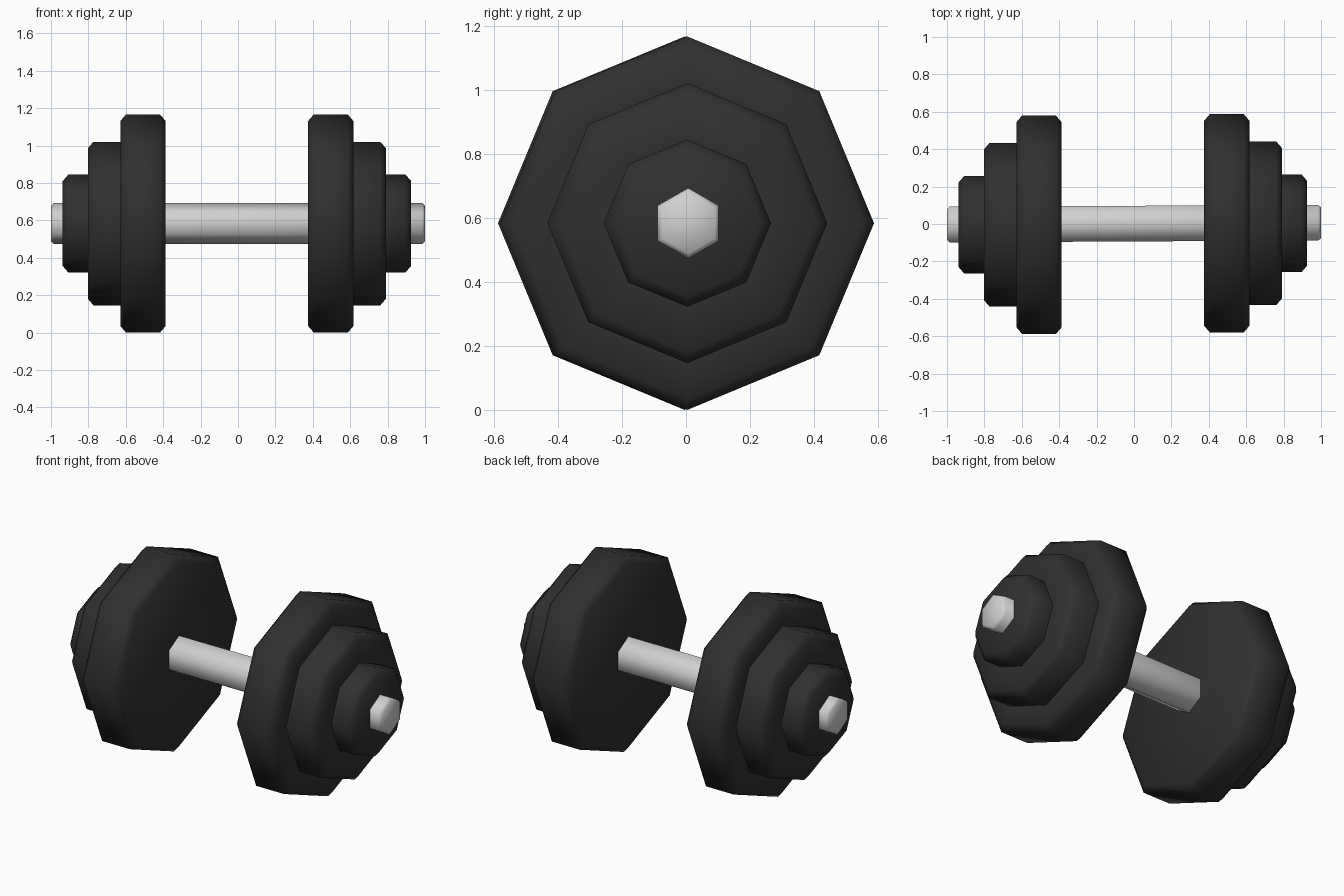
import bpy, bmesh, math

if "Cube" in bpy.data.objects:
    bpy.data.objects.remove(bpy.data.objects["Cube"])

CZ = 0.583  # axle height


def material(name, v):
    m = bpy.data.materials.new(name)
    m.diffuse_color = (v, v, v, 1)
    m.use_nodes = True
    m.node_tree.nodes["Principled BSDF"].inputs["Base Color"].default_value = m.diffuse_color
    return m


black = material("black_rubber", 0.029)
steel = material("light_steel", 0.64)


def lathe(name, profile, sides, mat, loc, turn, angle):
    """Spin a closed (x, radius) profile around the x axis, one corner pointing up."""
    bm = bmesh.new()
    rings = []
    for x, r in profile:
        rings.append([bm.verts.new((x, r * math.sin(2 * math.pi * i / sides),
                                    r * math.cos(2 * math.pi * i / sides)))
                      for i in range(sides)])
    for a, b in zip(rings, rings[1:]):
        for i in range(sides):
            j = (i + 1) % sides
            bm.faces.new((a[i], a[j], b[j], b[i]))
    bm.faces.new(rings[0])
    bm.faces.new(rings[-1])
    bmesh.ops.recalc_face_normals(bm, faces=bm.faces[:])
    me = bpy.data.meshes.new(name)
    bm.to_mesh(me)
    bm.free()
    ob = bpy.data.objects.new(name, me)
    bpy.context.collection.objects.link(ob)
    me.materials.append(mat)
    ob.location = loc
    ob.rotation_euler = (0, 0, turn)
    bpy.ops.object.select_all(action='DESELECT')
    ob.select_set(True)
    bpy.context.view_layer.objects.active = ob
    bpy.ops.object.shade_smooth_by_angle(angle=math.radians(angle))
    return ob


# Stepped weight stack: large, medium and small octagonal plates
c, d = 0.03, 0.035
stack = [(0.381, 0.583 - d), (0.381 + c, 0.583), (0.623 - c, 0.583), (0.623, 0.583 - d),
         (0.623, 0.437), (0.797 - c, 0.437), (0.797, 0.437 - d),
         (0.797, 0.261), (0.932 - c, 0.261), (0.932, 0.261 - d)]
for side, turn, dy in (("right", 0, 0.004), ("left", math.pi, -0.004)):
    lathe("weight_plates_" + side, stack, 8, black, (-0.006, dy, CZ), turn, 50)

# Hexagonal bar with chamfered ends
bar = [(-1, 0.095), (-0.985, 0.11), (0.985, 0.11), (1, 0.095)]
lathe("handle_bar", bar, 6, steel, (0, 0.002, CZ), 0.005, 62)
